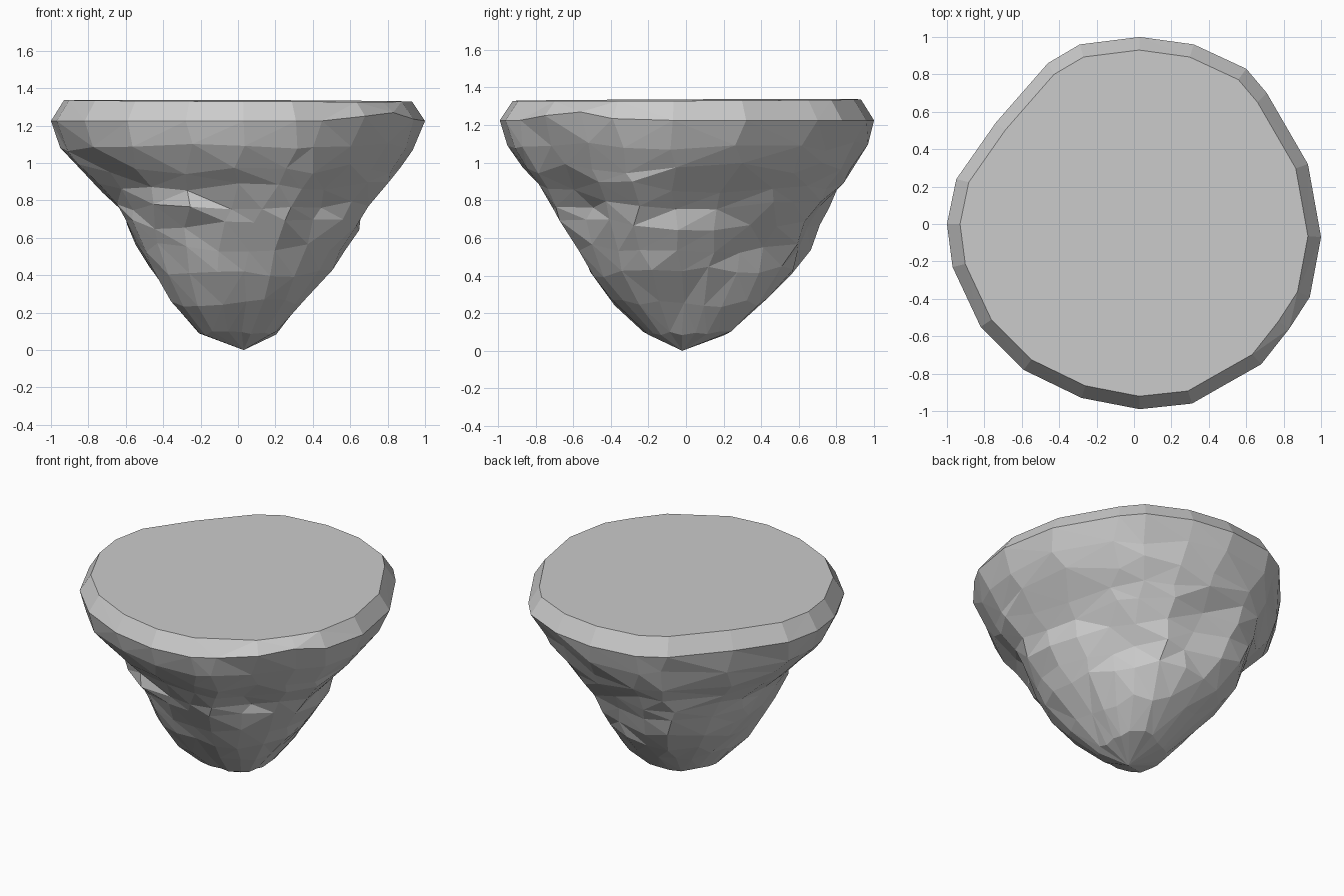
import bpy, bmesh, math, random
from math import atan2, cos, sin, exp, radians, degrees

if "Cube" in bpy.data.objects:
    bpy.data.objects.remove(bpy.data.objects["Cube"])

random.seed(7)

# Rim outline seen from above
OUTLINE = [(1.0, -.07), (.93, .32), (.71, .7), (.6, .83), (.32, .96), (.03, 1.0),
           (-.29, .96), (-.46, .86), (-.74, .54), (-.95, .24), (-1.0, 0), (-.97, -.23),
           (-.82, -.55), (-.59, -.78), (-.28, -.93), (.03, -.99), (.31, -.96),
           (.45, -.88), (.68, -.75), (.83, -.56), (.94, -.39)]
N = len(OUTLINE)

# Rock radius per height, every 30 degrees starting at +x
PROFILE = [
    (1.08, [.94, .92, .95, .96, .95, .94, .95, .95, .95, .94, .96, .95]),
    (.95, [.85, .80, .86, .88, .91, .84, .83, .80, .85, .84, .89, .87]),
    (.80, [.73, .68, .76, .77, .84, .75, .70, .68, .73, .71, .81, .77]),
    (.62, [.63, .53, .63, .68, .75, .66, .57, .61, .60, .60, .69, .67]),
    (.42, [.48, .46, .53, .57, .60, .52, .45, .50, .54, .51, .56, .54]),
    (.25, [.32, .35, .43, .40, .39, .36, .34, .41, .43, .37, .41, .38]),
    (.09, [.19, .22, .26, .21, .20, .20, .22, .23, .25, .20, .22, .21])]
STEP = 360 / 12

# Grooves (negative) and ledges (positive): angle, z, amount, angle width, z width
DENTS = [(5, .78, -.07, 18, .07), (45, .55, -.04, 9, .12),
         (-115, .88, -.06, 22, .06), (-118, .73, .05, 16, .06),
         (-47, .78, -.11, 12, .2), (-27, .90, .03, 10, .15),
         (132, .76, -.09, 10, .14), (165, .75, -.07, 20, .08),
         (90, .68, -.05, 10, .14), (108, .5, .05, 12, .09)]


def rock_radius(angle, z):
    a = (angle % 360) / STEP
    i, f = int(a) % 12, a - int(a)
    rows = [(h, r[i] * (1 - f) + r[(i + 1) % 12] * f) for h, r in PROFILE]
    radius = rows[0][1] if z > rows[0][0] else rows[-1][1]
    for (h1, r1), (h0, r0) in zip(rows, rows[1:]):
        if h0 <= z <= h1:
            radius = r0 + (r1 - r0) * (z - h0) / (h1 - h0)
    for da, dz, amount, wa, wz in DENTS:
        d = (angle - da + 180) % 360 - 180
        radius += amount * exp(-(d / wa) ** 2 - ((z - dz) / wz) ** 2)
    return radius


def rim_z(angle):
    d = (angle + 38 + 180) % 360 - 180
    return 1.225 + .05 * exp(-(d / 12) ** 2)


def bridge(bm, upper, lower):
    # triangulated band between two rings, split along the shorter diagonal
    for i in range(N):
        j = (i + 1) % N
        a, b, c, d = upper[i], lower[i], lower[j], upper[j]
        short = (a.co - c.co).length < (b.co - d.co).length
        for t in ([(a, b, c), (a, c, d)] if short else [(a, b, d), (b, c, d)]):
            bm.faces.new(t)


def finish(bm, name):
    bmesh.ops.recalc_face_normals(bm, faces=bm.faces)
    mesh = bpy.data.meshes.new(name)
    bm.to_mesh(mesh)
    bm.free()
    bpy.context.collection.objects.link(bpy.data.objects.new(name, mesh))


angles = [degrees(atan2(y, x)) for x, y in OUTLINE]

# Floating island: flat top, bevelled rim and faceted rock tapering to a tip
bm = bmesh.new()
top = [bm.verts.new((x * .93, y * .93, 1.333 + .004 * (y - x))) for x, y in OUTLINE]
rim = [bm.verts.new((x, y, rim_z(a))) for (x, y), a in zip(OUTLINE, angles)]
bm.faces.new(top)
bridge(bm, top, rim)
previous = rim
for k, z in enumerate([1.09, .97, .87, .77, .67, .55, .42, .26, .09]):
    ring = []
    for i, a in enumerate(angles):
        # lower rings drift towards even spacing
        even = angles[0] + 360 * i / N
        t = k / 8
        diff = (even - a + 180) % 360 - 180
        ang = a + t * diff + random.uniform(-3, 3)
        h = z + random.uniform(-.03, .03) * (1 if z > .1 else .5)
        r = rock_radius(ang, h) + random.uniform(-.012, .012) * min(1, z * 2)
        if k == 0:
            r = min(r, .97 * math.hypot(*OUTLINE[i]))
        ring.append(bm.verts.new((r * cos(radians(ang)) + .01 * t, r * sin(radians(ang)), h)))
    bridge(bm, previous, ring)
    previous = ring
tip = bm.verts.new((.03, -.02, 0))
for i in range(N):
    bm.faces.new((previous[i], tip, previous[(i + 1) % N]))
finish(bm, "floating_rock_island")
